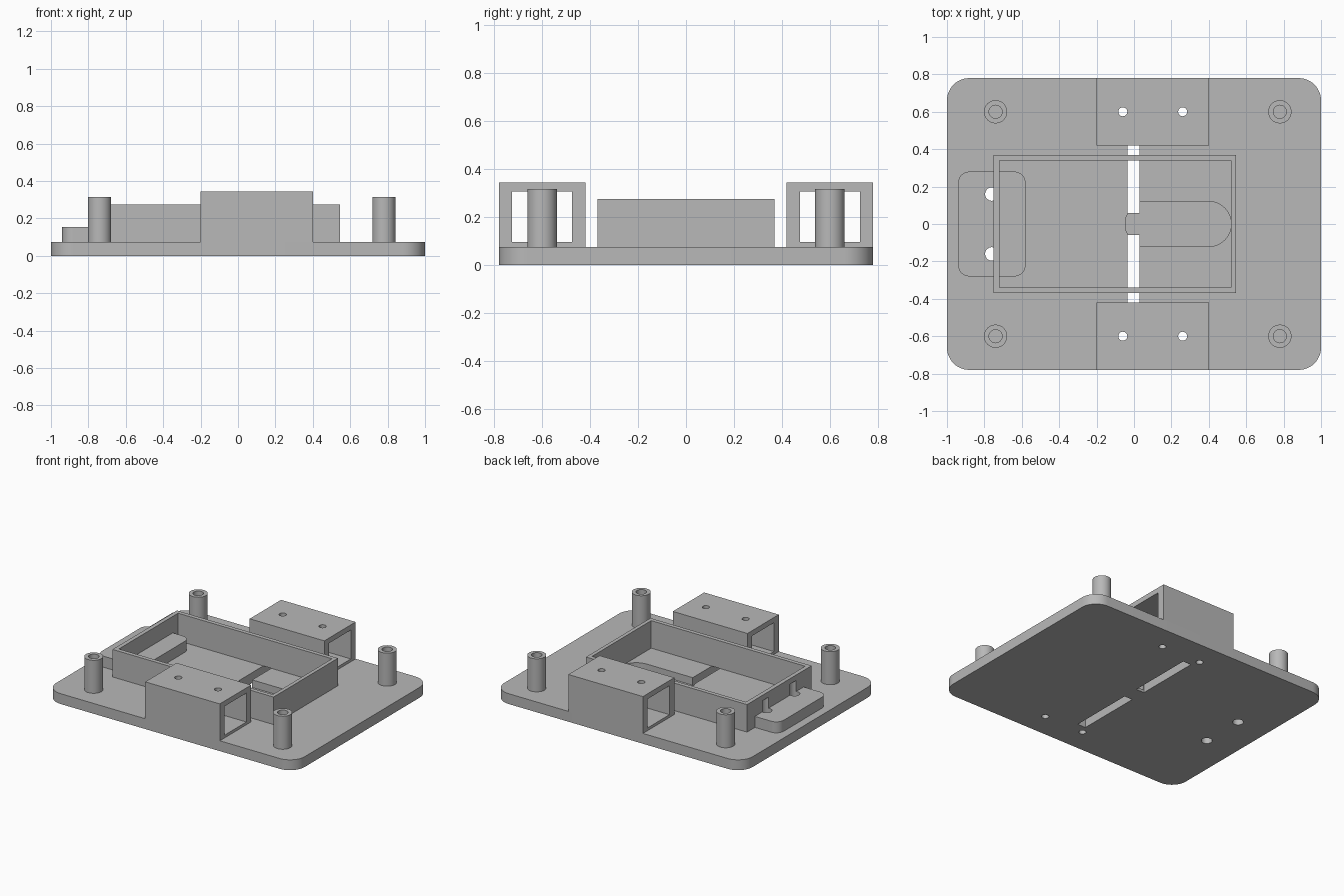
import bpy, bmesh
from math import sin, cos, pi, radians

cube = bpy.data.objects.get("Cube")
if cube:
    bpy.data.objects.remove(cube, do_unlink=True)

grey = bpy.data.materials.new("matte grey")
grey.use_nodes = True
colour = (0.48, 0.48, 0.48, 1)
grey.diffuse_color = colour
grey.node_tree.nodes["Principled BSDF"].inputs["Base Color"].default_value = colour


def arc(cx, cy, r, start, end, steps):
    """Points along an arc, angles in degrees."""
    angles = [radians(start + (end - start) * i / steps) for i in range(steps + 1)]
    return [(cx + r * cos(a), cy + r * sin(a)) for a in angles]


def circle(cx, cy, r, steps=40):
    return arc(cx, cy, r, 0, 360, steps)[:-1]


def rect(x0, x1, y0, y1):
    return [(x0, y0), (x1, y0), (x1, y1), (x0, y1)]


def rounded_rect(x0, x1, y0, y1, r, steps=12):
    centres = [(x1 - r, y1 - r), (x0 + r, y1 - r), (x0 + r, y0 + r), (x1 - r, y0 + r)]
    points = []
    for i, (cx, cy) in enumerate(centres):
        points += arc(cx, cy, r, 90 * i, 90 * i + 90, steps)
    return points


def prism(name, outline, z0, z1):
    """Solid made by extruding an outline upward."""
    bm = bmesh.new()
    face = bm.faces.new([bm.verts.new((x, y, z0)) for x, y in outline])
    top = bmesh.ops.extrude_face_region(bm, geom=[face])["geom"]
    moved = [v for v in top if isinstance(v, bmesh.types.BMVert)]
    bmesh.ops.translate(bm, verts=moved, vec=(0, 0, z1 - z0))
    bmesh.ops.recalc_face_normals(bm, faces=bm.faces)
    mesh = bpy.data.meshes.new(name)
    bm.to_mesh(mesh)
    bm.free()
    obj = bpy.data.objects.new(name, mesh)
    bpy.context.collection.objects.link(obj)
    mesh.materials.append(grey)
    return obj


def select_only(obj):
    bpy.ops.object.select_all(action='DESELECT')
    obj.select_set(True)
    bpy.context.view_layer.objects.active = obj


def cut(target, outline, z0, z1):
    """Remove an extruded outline from the target."""
    cutter = prism("cutter", outline, z0, z1)
    cutter.hide_render = True
    mod = target.modifiers.new("cut", 'BOOLEAN')
    mod.operation = 'DIFFERENCE'
    mod.solver = 'EXACT'
    mod.object = cutter
    select_only(target)
    bpy.ops.object.modifier_apply(modifier=mod.name)
    bpy.data.objects.remove(cutter, do_unlink=True)


PLATE_TOP = 0.075
parts = []

# Base plate with rounded corners
plate = prism("base_plate", rounded_rect(-1, 1, -0.78, 0.78, 0.12), 0, PLATE_TOP)
parts.append(plate)

# Cross slots through the plate
for y0, y1 in ((0.06, 0.54), (-0.54, -0.06)):
    cut(plate, rect(-0.035, 0.03, y0, y1), -0.1, 0.2)

# Round-ended finger pocket with a narrow neck
pocket = arc(0.4, 0, 0.12, -90, 90, 24)
pocket += [(0, 0.12), (0, 0.062), (-0.03, 0.062), (-0.045, 0.03)]
pocket += [(-0.045, -0.03), (-0.03, -0.062), (0, -0.062), (0, -0.12)]
cut(plate, pocket, 0.02, 0.2)

# Open tray frame
frame = prism("tray_frame", rect(-0.75, 0.545, -0.37, 0.37), PLATE_TOP, 0.275)
cut(frame, rect(-0.72, 0.518, -0.34, 0.34), 0, 0.4)
parts.append(frame)

# Rounded end pad, passing under the frame wall
pad = prism("end_pad", rounded_rect(-0.94, -0.58, -0.28, 0.28, 0.06), PLATE_TOP, 0.155)
parts.append(pad)

# Pad holes, which also groove the frame wall
for y in (-0.16, 0.16):
    for part in (plate, pad, frame):
        cut(part, circle(-0.76, y, 0.036), -0.1, 0.235)

# Square side sleeves, open along x, with screw holes
for side, sign in (("back", 1), ("front", -1)):
    ys = sorted((sign * 0.42, sign * 0.78))
    sleeve = prism(side + "_sleeve", rect(-0.2, 0.4, *ys), PLATE_TOP, 0.343)
    cut(sleeve, rect(-0.3, 0.5, ys[0] + 0.055, ys[1] - 0.055), 0.095, 0.305)
    for x in (-0.06, 0.26):
        for part in (sleeve, plate):
            cut(part, circle(x, sign * 0.6, 0.024, 24), -0.1, 0.5)
    parts.append(sleeve)

# Hollow corner posts
for x, x_name in ((-0.74, "right"), (0.78, "left")):
    for y, y_name in ((0.6, "back"), (-0.6, "front")):
        post = prism(f"{y_name}_{x_name}_post", circle(x, y, 0.062), PLATE_TOP, 0.315)
        cut(post, circle(x, y, 0.035, 32), 0, 0.5)
        parts.append(post)

# Smooth curved walls, keep edges sharp
for part in parts:
    select_only(part)
    bpy.ops.object.shade_smooth_by_angle(angle=radians(30))
